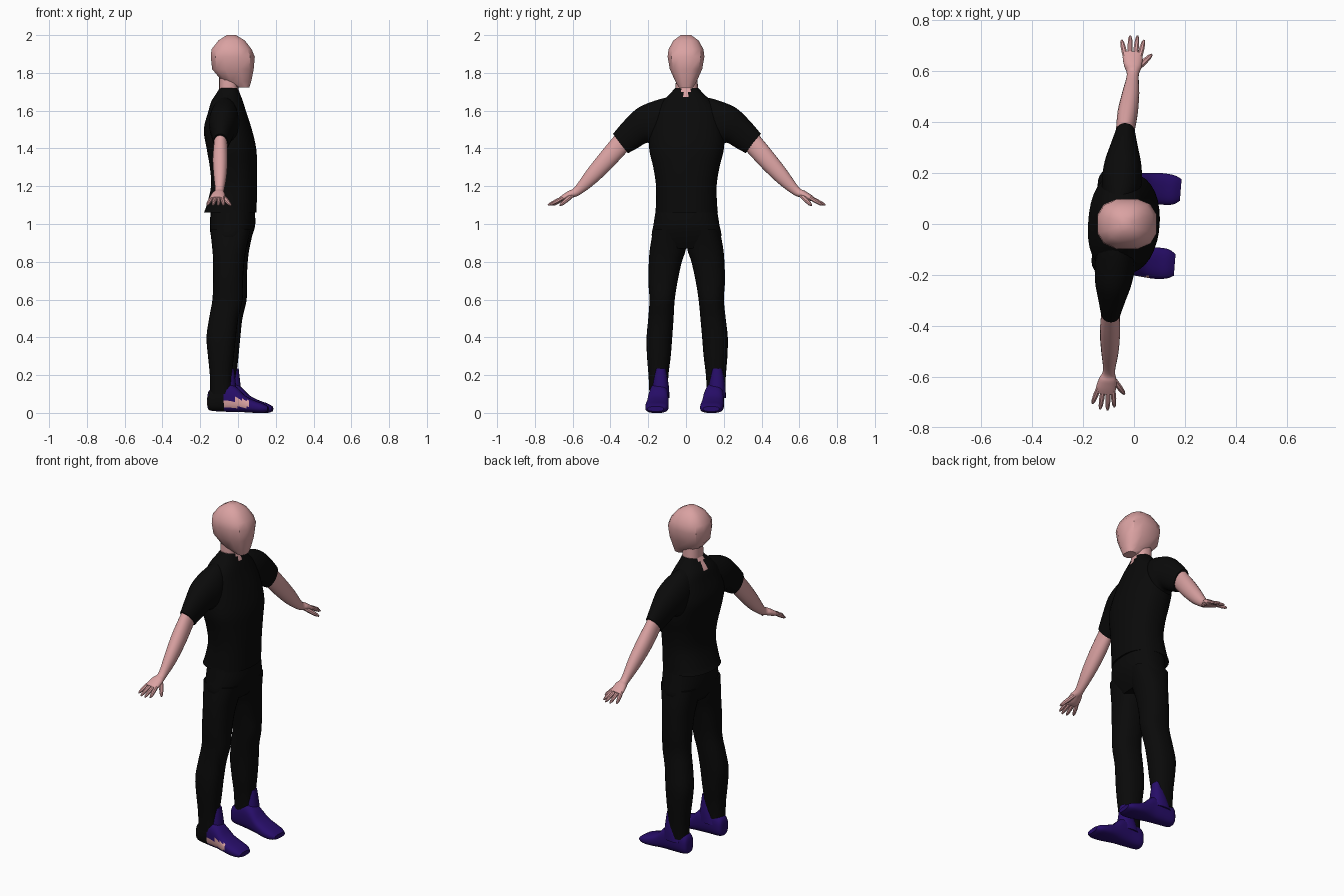
import bpy, bmesh, math
from mathutils import Vector, Matrix

TURN = Matrix.Rotation(math.radians(-4.6), 4, 'Z')


def material(name, rgb):
    m = bpy.data.materials.new(name)
    m.diffuse_color = (*rgb, 1)
    return m


SKIN = material("skin pink", (0.70, 0.36, 0.36))
BLACK = material("cloth black", (0.003, 0.003, 0.003))
PURPLE = material("shoe purple", (0.020, 0.004, 0.14))


def blend(a, b, c, d, t):
    """Catmull-Rom interpolation"""
    return 0.5 * (2 * b + (c - a) * t + (2 * a - 5 * b + 4 * c - d) * t * t
                  + (3 * b - a - 3 * c + d) * t ** 3)


def loft(name, rings, mats, sides=24, power=0.85, steps=4, rule=None, turn=True):
    """Skin rings given as (centre, half axis u, half axis v)"""
    full = []
    for i in range(len(rings) - 1):
        pick = [rings[max(0, min(len(rings) - 1, i + k))] for k in (-1, 0, 1, 2)]
        for s in range(steps):
            full.append([blend(*[p[j] for p in pick], s / steps) for j in range(3)])
    full.append(rings[-1])
    bm = bmesh.new()
    loops = []
    for c, u, v in full:
        loop = []
        for k in range(sides):
            a = 2 * math.pi * (k + 0.5) / sides
            ca, sa = math.cos(a), math.sin(a)
            loop.append(bm.verts.new(c + u * math.copysign(abs(ca) ** power, ca)
                                     + v * math.copysign(abs(sa) ** power, sa)))
        loops.append(loop)
    for p, q in zip(loops, loops[1:]):
        for k in range(sides):
            n = (k + 1) % sides
            bm.faces.new((p[k], p[n], q[n], q[k]))
    bm.faces.new(loops[0])
    bm.faces.new(loops[-1])
    bmesh.ops.recalc_face_normals(bm, faces=bm.faces)
    if rule:
        for f in bm.faces:
            f.material_index = rule(f.calc_center_median(), f.normal)
    if turn:
        bm.transform(TURN)
    me = bpy.data.meshes.new(name)
    bm.to_mesh(me)
    bm.free()
    for m in mats:
        me.materials.append(m)
    ob = bpy.data.objects.new(name, me)
    bpy.context.collection.objects.link(ob)
    return ob


def level(z, x0, x1, y0, y1):
    """Horizontal ring"""
    return (Vector(((x0 + x1) / 2, (y0 + y1) / 2, z)),
            Vector(((x1 - x0) / 2, 0, 0)), Vector((0, (y1 - y0) / 2, 0)))


def upright(x, z0, z1, y0, y1):
    """Ring facing along x"""
    return (Vector((x, (y0 + y1) / 2, (z0 + z1) / 2)),
            Vector((0, (y1 - y0) / 2, 0)), Vector((0, 0, (z1 - z0) / 2)))


def slant(s, ya, za, yb, zb, x0, x1):
    """Arm ring between an upper and a lower outline point"""
    return (Vector(((x0 + x1) / 2, s * (ya + yb) / 2, (za + zb) / 2)),
            Vector(((x1 - x0) / 2, 0, 0)), Vector((0, s * (ya - yb) / 2, (za - zb) / 2)))


def finger(name, a, b, r):
    a, b = Vector(a), Vector(b)
    d = (b - a).normalized()
    u = d.cross(Vector((0, 0, 1))).normalized()
    v = d.cross(u)
    loft(name, [(a.lerp(b, t), u * r * k, v * r * k)
                for t, k in ((0, 1), (0.5, 1.05), (0.85, 0.8), (1, 0.35))],
         [SKIN], sides=8, power=1, steps=1)


# Head, few flat faces, and neck
head = [(1.722, 0.0, 0.06, 0.038), (1.755, -0.085, 0.072, 0.058), (1.82, -0.14, 0.086, 0.088),
        (1.885, -0.147, 0.092, 0.10), (1.925, -0.143, 0.075, 0.095),
        (1.972, -0.105, 0.038, 0.068), (2.0, -0.06, -0.01, 0.028)]
loft("head", [level(z, a, b, -h, h) for z, a, b, h in head], [SKIN],
     sides=12, power=0.75, steps=1, turn=False)
loft("neck", [level(z, a, b, -h, h) for z, a, b, h in
              [(1.62, -0.11, 0.0, 0.06), (1.70, -0.10, 0.0, 0.06), (1.80, -0.10, 0.01, 0.055)]],
     [SKIN])

# Shirt body, open notch at the collar front and back
shirt = [(1.06, -0.18, 0.097, 0.165), (1.10, -0.165, 0.098, 0.162), (1.20, -0.142, 0.10, 0.16),
         (1.30, -0.148, 0.10, 0.175), (1.40, -0.165, 0.095, 0.198), (1.50, -0.18, 0.072, 0.195),
         (1.60, -0.155, 0.04, 0.168), (1.65, -0.14, 0.025, 0.13), (1.69, -0.115, 0.01, 0.088),
         (1.72, -0.097, 0.0, 0.062)]
loft("shirt", [level(z, a, b, -h, h) for z, a, b, h in shirt], [BLACK, SKIN], sides=32,
     rule=lambda c, n: int(abs(c.y) < 0.02 and c.z > (1.67 if c.x > 0 else 1.65)))

# Trouser seat
loft("trouser_seat", [level(z, a, b, -h, h) for z, a, b, h in
                      [(0.87, -0.11, 0.04, 0.15), (0.93, -0.14, 0.07, 0.184),
                       (1.0, -0.148, 0.09, 0.174), (1.10, -0.14, 0.085, 0.158)]], [BLACK])

legs = [(0.10, -0.135, -0.02, 0.105, 0.20), (0.20, -0.137, -0.02, 0.10, 0.205),
        (0.30, -0.147, -0.01, 0.088, 0.213), (0.40, -0.155, 0.0, 0.08, 0.215),
        (0.50, -0.142, 0.012, 0.072, 0.205), (0.60, -0.125, 0.035, 0.064, 0.197),
        (0.70, -0.122, 0.036, 0.048, 0.203), (0.80, -0.122, 0.042, 0.026, 0.20),
        (0.87, -0.128, 0.052, 0.004, 0.194), (0.97, -0.14, 0.075, 0.002, 0.176)]
sleeve = [(0.08, 1.675, 0.08, 1.42, -0.13, 0.0), (0.15, 1.66, 0.17, 1.41, -0.14, 0.018),
          (0.255, 1.618, 0.21, 1.43, -0.135, 0.01), (0.33, 1.55, 0.262, 1.402, -0.118, -0.008),
          (0.392, 1.478, 0.312, 1.375, -0.102, -0.024)]
arm = [(0.36, 1.50, 0.29, 1.41, -0.10, -0.03), (0.39, 1.462, 0.32, 1.38, -0.10, -0.028),
       (0.46, 1.377, 0.40, 1.295, -0.10, -0.02), (0.53, 1.287, 0.485, 1.215, -0.088, -0.02),
       (0.595, 1.195, 0.567, 1.155, -0.075, -0.028), (0.625, 1.177, 0.605, 1.14, -0.088, -0.02),
       (0.655, 1.158, 0.642, 1.125, -0.097, -0.018), (0.675, 1.143, 0.667, 1.122, -0.093, -0.022)]
foot = [(-0.15, 0.03, 0.09, 0.125, 0.17), (-0.135, 0.012, 0.125, 0.108, 0.188),
        (-0.06, 0.006, 0.16, 0.10, 0.197), (0.0, 0.004, 0.14, 0.093, 0.20),
        (0.05, 0.003, 0.092, 0.088, 0.205), (0.10, 0.0, 0.066, 0.084, 0.208),
        (0.145, 0.0, 0.05, 0.088, 0.203), (0.172, 0.008, 0.034, 0.105, 0.19)]


def worn_side(c, n):
    """Outer side of the right shoe shows cloth and skin"""
    if n.y < -0.5 and c.x < -0.06:
        return 1
    return 2 if n.y < -0.3 and c.x < 0.07 and 0.03 < c.z < 0.07 else 0


for s, side in ((1, "left"), (-1, "right")):
    # Legs
    loft(side + "_leg", [level(z, a, b, s * p, s * q) for z, a, b, p, q in legs], [BLACK])
    # Sleeves, arms and palms
    loft(side + "_sleeve", [slant(s, *r) for r in sleeve], [BLACK], power=0.95)
    loft(side + "_arm", [slant(s, *r) for r in arm], [SKIN], sides=20, power=0.95)
    # Fingers and thumb
    for i, (x0, x1, y) in enumerate([(-0.086, -0.106, 0.715), (-0.068, -0.074, 0.735),
                                     (-0.048, -0.045, 0.737), (-0.031, -0.019, 0.722)]):
        finger(f"{side}_finger_{i + 1}", (x0, s * 0.65, 1.142), (x1, s * y, 1.10), 0.0105)
    finger(side + "_thumb", (-0.04, s * 0.605, 1.155), (0.016, s * 0.668, 1.098), 0.012)
    # Shoes with a pointed tongue at the shin
    loft(side + "_shoe", [upright(x, a, b, s * p, s * q) for x, a, b, p, q in foot],
         [PURPLE, BLACK, SKIN], power=0.75, rule=worn_side if s < 0 else None)
    m = s * 0.15 + 0.012
    loft(side + "_shoe_tongue", [level(z, a, b, m - h, m + h) for z, a, b, h in
                                 [(0.08, -0.12, 0.008, 0.045), (0.15, -0.09, 0.0, 0.042),
                                  (0.235, -0.06, -0.010, 0.026)]], [PURPLE])

bpy.ops.object.select_all(action='SELECT')
bpy.context.view_layer.objects.active = bpy.data.objects["shirt"]
bpy.ops.object.shade_smooth_by_angle(angle=math.radians(35))
